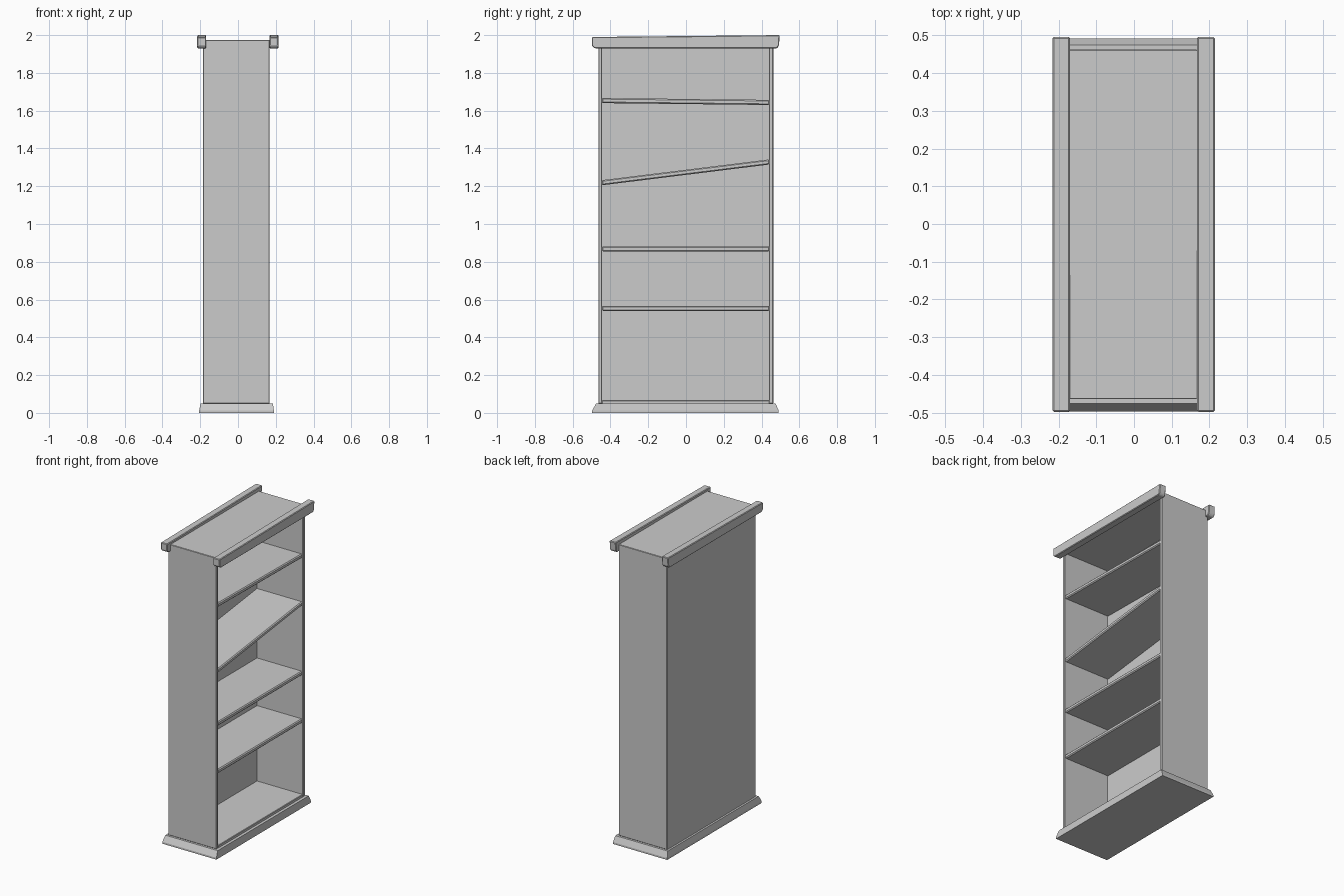
import bpy, bmesh

if "Cube" in bpy.data.objects:
    bpy.data.objects.remove(bpy.data.objects["Cube"])


def finish(name, bm, bevel=0.0):
    bmesh.ops.recalc_face_normals(bm, faces=bm.faces)
    mesh = bpy.data.meshes.new(name)
    bm.to_mesh(mesh)
    bm.free()
    ob = bpy.data.objects.new(name, mesh)
    bpy.context.collection.objects.link(ob)
    if bevel:
        m = ob.modifiers.new("soft_edges", 'BEVEL')
        m.width = bevel
        m.segments = 1
    return ob


def slab(name, profile, x0, x1, bevel=0.0):
    """Extrude a (y, z) outline from x0 to x1."""
    bm = bmesh.new()
    face = bm.faces.new([bm.verts.new((x0, y, z)) for y, z in profile])
    ext = bmesh.ops.extrude_face_region(bm, geom=[face])
    verts = [g for g in ext["geom"] if isinstance(g, bmesh.types.BMVert)]
    bmesh.ops.translate(bm, verts=verts, vec=(x1 - x0, 0, 0))
    return finish(name, bm, bevel)


def box(name, x0, x1, y0, y1, z0, z1, bevel=0.0):
    return slab(name, [(y0, z0), (y1, z0), (y1, z1), (y0, z1)], x0, x1, bevel)


# Flared plinth, lofted through rectangular rings (x0, x1, y0, y1, z)
rings = [(-0.206, 0.19, -0.497, 0.491, 0.0),
         (-0.206, 0.19, -0.497, 0.491, 0.012),
         (-0.198, 0.185, -0.476, 0.474, 0.05)]
bm = bmesh.new()
loops = [[bm.verts.new((x, y, z)) for x, y in ((a, c), (b, c), (b, d), (a, d))]
         for a, b, c, d, z in rings]
for lo, hi in zip(loops, loops[1:]):
    for i in range(4):
        j = (i + 1) % 4
        bm.faces.new((lo[i], lo[j], hi[j], hi[i]))
bm.faces.new(loops[0])
bm.faces.new(loops[-1])
finish("plinth", bm)

# Carcass panels
box("left_side_panel", -0.185, 0.168, -0.464, -0.444, 0.05, 1.975, 0.003)
box("right_side_panel", -0.185, 0.168, 0.44, 0.462, 0.05, 1.975, 0.003)
box("back_panel", -0.185, -0.168, -0.462, 0.46, 0.05, 1.975)
box("bottom_board", -0.175, 0.166, -0.446, 0.442, 0.045, 0.067, 0.003)
box("top_board", -0.18, 0.168, -0.462, 0.46, 1.953, 1.975)

# Shelves: underside height at each end, some have slipped
for i, (za, zb) in enumerate([(0.54, 0.54), (0.855, 0.855),
                              (1.205, 1.315), (1.64, 1.63)], 1):
    t = 0.027
    slab(f"shelf_{i}", [(-0.446, za), (0.442, zb), (0.442, zb + t), (-0.446, za + t)],
         -0.172, 0.164, 0.006)

# Cornice rails along the front and back, slightly higher at one end
rail = [(-0.498, 1.99), (-0.498, 1.943), (-0.483, 1.93),
        (0.481, 1.93), (0.492, 1.943), (0.496, 2.0)]
for name, x0, x1 in (("front_cornice", 0.167, 0.214), ("back_cornice", -0.216, -0.169)):
    slab(name, rail, x0, x1, 0.004)
